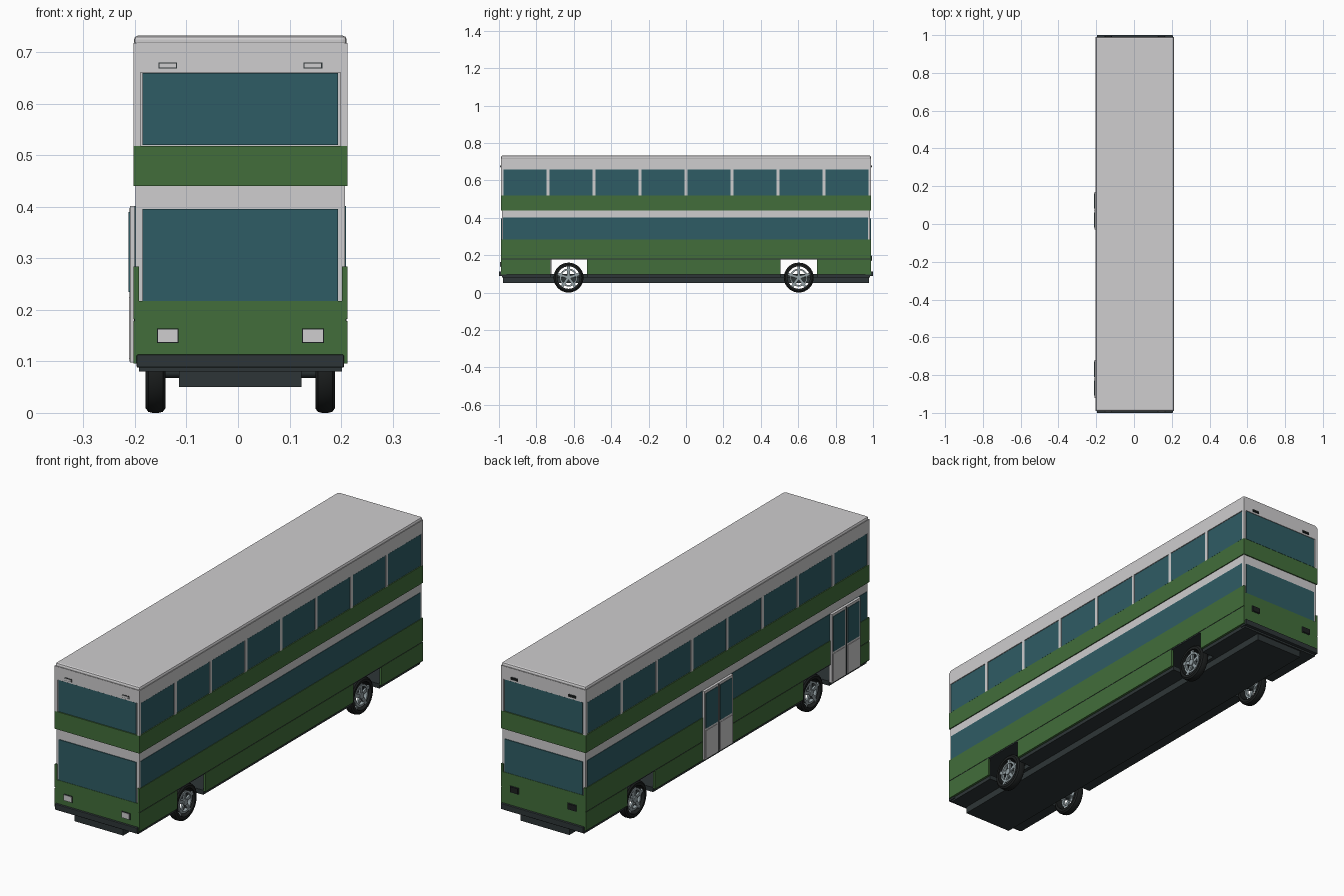
import bpy, bmesh, math
from mathutils import Matrix, Vector

if "Cube" in bpy.data.objects:
    bpy.data.objects.remove(bpy.data.objects["Cube"], do_unlink=True)


def material(name, r, g, b):
    m = bpy.data.materials.new(name)
    m.use_nodes = True
    m.diffuse_color = (r, g, b, 1)
    m.node_tree.nodes["Principled BSDF"].inputs["Base Color"].default_value = (r, g, b, 1)
    return m


WHITE = material("pale grey paint", .62, .61, .62)
GREEN = material("green paint", .054, .155, .043)
GLASS = material("blue green glass", .028, .107, .128)
DARK = material("dark trim", .027, .036, .038)
TYRE = material("tyre rubber", .012, .014, .014)
METAL = material("wheel metal", .3, .36, .38)

CX = .0045            # centreline of the body
HALF = .2075          # half width of the body
END = .99             # half length of the body
SIDES = ((-1, "right"), (1, "left"))
ENDS = ((-1, "front"), (1, "rear"))


def finish(name, bm, mat):
    bmesh.ops.recalc_face_normals(bm, faces=bm.faces)
    mesh = bpy.data.meshes.new(name)
    bm.to_mesh(mesh)
    bm.free()
    mesh.materials.append(mat)
    ob = bpy.data.objects.new(name, mesh)
    bpy.context.collection.objects.link(ob)
    return ob


def box(name, x, y, z, mat, bevel=0):
    """Box from (low, high) ranges, with x measured from the centreline."""
    bm = bmesh.new()
    size = [max(r) - min(r) for r in (x, y, z)]
    mid = Vector([sum(r) / 2 for r in (x, y, z)]) + Vector((CX, 0, 0))
    bmesh.ops.create_cube(bm, size=1, matrix=Matrix.Translation(mid) @ Matrix.Diagonal((*size, 1)))
    ob = finish(name, bm, mat)
    if bevel:
        mod = ob.modifiers.new("soft edges", "BEVEL")
        mod.width, mod.segments = bevel, 2
    return ob


def sym(h):
    return (-h, h)


def lathe(name, profile, centre, mat, closed=True, steps=32):
    """Revolve (offset, radius) points about the x axis."""
    bm = bmesh.new()
    vs = [bm.verts.new((o, 0, r)) for o, r in profile]
    pairs = list(zip(vs, vs[1:])) + ([(vs[-1], vs[0])] if closed else [])
    edges = [bm.edges.new(p) for p in pairs]
    bmesh.ops.spin(bm, geom=vs + edges, cent=(0, 0, 0), axis=(1, 0, 0),
                   angle=math.tau, steps=steps)
    bmesh.ops.remove_doubles(bm, verts=bm.verts, dist=1e-5)
    bmesh.ops.translate(bm, vec=centre, verts=bm.verts)
    ob = finish(name, bm, mat)
    bpy.ops.object.select_all(action="DESELECT")
    ob.select_set(True)
    bpy.context.view_layer.objects.active = ob
    bpy.ops.object.shade_smooth_by_angle(angle=math.radians(35))
    return ob


# Main shell, stacked from the lower deck to the roof
lower = box("lower_deck", sym(.203), sym(.985), (.178, .44), WHITE)
lower.data.materials.append(DARK)
for f in lower.data.polygons:
    f.material_index = int(f.normal.z < -.5)
box("upper_green_band", sym(HALF), sym(END), (.44, .518), GREEN)
box("upper_deck", sym(.2035), sym(.985), (.518, .66), WHITE)
box("roof_band", sym(HALF), sym(END), (.66, .718), WHITE)
box("roof", sym(.2065), sym(.989), (.712, .732), WHITE, .008)

# Long side panels, windows and pillars
ARCHES = ((-.725, -.53), (.505, .70))
skirts = ((-END, ARCHES[0][0]), (ARCHES[0][1], ARCHES[1][0]), (ARCHES[1][1], END))
for s, side in SIDES:
    box(side + "_waist_panel", (s * .197, s * HALF), sym(END), (.182, .284), GREEN)
    box(side + "_panel_seam", (s * .197, s * .206), sym(.985), (.176, .182), DARK)
    for i, span in enumerate(skirts):
        box(f"{side}_skirt_{i}", (s * .197, s * HALF), span, (.096, .178), GREEN)
    box(side + "_lower_window", (s * .2, s * .205), (-.979, .974), (.284, .401), GLASS)
    box(side + "_upper_window", (s * .2, s * .2055), sym(.977), (.52, .658), GLASS)
    for i in range(7):
        y = (i - 3) * .246
        box(f"{side}_pillar_{i}", (s * .2, s * HALF), (y - .008, y + .008), (.518, .66), WHITE)
    for e, end in ENDS:
        box(f"{end}_{side}_corner_post", (s * .194, s * HALF), (e * .979, e * END), (.518, .66), WHITE)

# Front and rear walls with glass, lamps and bumpers
for e, end in ENDS:
    front = e < 0
    sill = .217 if front else .25
    box(end + "_green_panel", sym(.205), (e * .965, e * END), (.1, sill), GREEN)
    box(end + "_lower_glass", sym(.19), (e * .98, e * .9885), (sill, .396), GLASS)
    box(end + "_upper_glass", sym(.19), (e * .98, e * .9885), (.52, .659), GLASS)
    box(end + "_bumper", sym(.201), (e * .96, e), (.088, .113), DARK, .002)
    box(end + "_bumper_lip", sym(.197), (e * .955, e * .985), (.08, .09), DARK)
    lamp_z = .15 if front else .184
    for s, side in SIDES:
        x = s * .141
        box(f"{end}_{side}_lamp_rim", (x - .021, x + .021), (e * .985, e * .993),
            (lamp_z - .014, lamp_z + .014), DARK)
        box(f"{end}_{side}_lamp", (x - .019, x + .019), (e * .988, e * .995),
            (lamp_z - .012, lamp_z + .012), WHITE if front else TYRE)
        box(f"{end}_{side}_marker_rim", (x - .018, x + .018), (e * .985, e * .992),
            (.668, .68), DARK)
        box(f"{end}_{side}_marker", (x - .016, x + .016), (e * .988, e * .994),
            (.67, .678), WHITE if front else TYRE)

# Two folding doors on the right side
for name, y0, y1 in (("front_door", -.92, -.72), ("middle_door", -.03, .17)):
    box(name + "_frame", (-.2, -.2145), (y0, y1), (.098, .401), WHITE)
    mid = (y0 + y1) / 2
    box(name + "_gap", (-.21, -.2155), (mid - .002, mid + .002), (.1, .398), DARK)
    for i, (a, b) in enumerate(((y0, mid), (mid, y1))):
        box(f"{name}_glass_{i}", (-.21, -.2165), (a + .011, b - .008), (.235, .39), GLASS)
        box(f"{name}_panel_{i}", (-.21, -.216), (a + .011, b - .008), (.105, .225), WHITE)

# Dark floor and underbody, notched around the wheels
box("underbody", sym(.119), sym(.978), (.05, .085), DARK)
box("floor", sym(.135), sym(.978), (.08, .1), DARK)
for s, side in SIDES:
    for i, (a, b) in enumerate(skirts):
        box(f"{side}_floor_edge_{i}", (s * .13, s * .197), (max(a, -.978), min(b, .978)),
            (.08, .1), DARK)

# Wheels with open rims and five spokes
TYRE_PROFILE = [(-.019, .06), (-.019, .071), (-.014, .078), (-.006, .08),
                (.006, .08), (.014, .078), (.019, .071), (.019, .06)]
for end, y in (("front", -.628), ("rear", .603)):
    lathe(end + "_axle", [(-.165, 0), (-.165, .012), (.165, .012), (.165, 0)],
          (CX, y, .08), DARK, closed=False, steps=16)
    for s, side in SIDES:
        centre = Vector((CX + s * .1645, y, .08))
        name = f"{end}_{side}"
        lathe(name + "_tyre", TYRE_PROFILE, centre, TYRE)
        lathe(name + "_rim", [(-.006, .039), (-.006, .048), (.008, .048), (.008, .039)],
              centre + Vector((s * .006, 0, 0)), METAL)
        lathe(name + "_hub", [(-.008, 0), (-.008, .014), (.008, .014), (.008, 0)],
              centre + Vector((s * .008, 0, 0)), METAL, closed=False, steps=20)
        bm = bmesh.new()
        for k in range(5):
            turn = Matrix.Rotation(math.tau * k / 5, 4, "X")
            bmesh.ops.create_cube(bm, size=1, matrix=Matrix.Translation(centre + Vector((s * .008, 0, 0)))
                                  @ turn @ Matrix.Translation((0, 0, .035))
                                  @ Matrix.Diagonal((.008, .014, .054, 1)))
        finish(name + "_spokes", bm, METAL)
